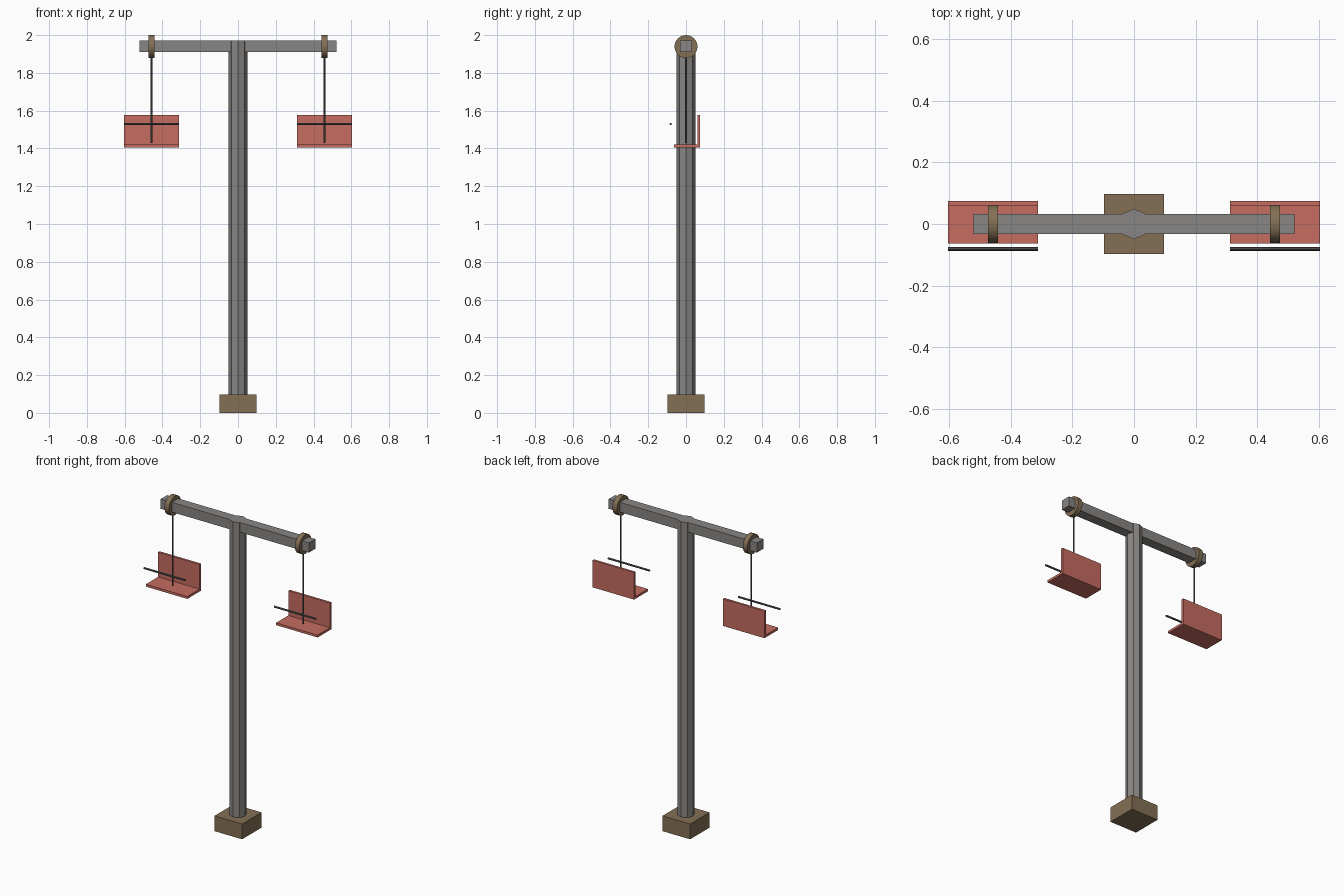
import bpy
from math import pi

cube = bpy.data.objects.get("Cube")
if cube:
    bpy.data.objects.remove(cube, do_unlink=True)


def material(name, color):
    m = bpy.data.materials.new(name)
    m.use_nodes = True
    m.diffuse_color = (*color, 1)
    m.node_tree.nodes["Principled BSDF"].inputs["Base Color"].default_value = (*color, 1)
    return m


STEEL = material("grey_steel", (0.25, 0.24, 0.23))
DARK = material("dark_metal", (0.10, 0.10, 0.10))
BROWN = material("brown", (0.23, 0.16, 0.09))
RED = material("red_seat", (0.56, 0.15, 0.12))


def finish(name, mat):
    ob = bpy.context.object
    ob.name = name
    ob.data.materials.append(mat)
    return ob


def box(name, low, high, mat):
    center = [(a + b) / 2 for a, b in zip(low, high)]
    bpy.ops.mesh.primitive_cube_add(size=1, location=center)
    ob = finish(name, mat)
    ob.scale = [b - a for a, b in zip(low, high)]
    return ob


def cylinder(name, center, radius, length, mat, sides=8, along_x=False):
    turn = (0, pi / 2, 0) if along_x else (0, 0, 0)
    bpy.ops.mesh.primitive_cylinder_add(vertices=sides, radius=radius, depth=length,
                                        location=center, rotation=turn)
    return finish(name, mat)


# Base, octagonal post and crossbeam
box("base", (-0.097, -0.097, 0), (0.097, 0.097, 0.097), BROWN)
cylinder("post", (0, 0, 0.988), 0.049, 1.968, STEEL)
box("crossbeam", (-0.521, -0.032, 1.91), (0.521, 0.032, 1.972), STEEL)

# Hanging chairs, one on each side
for side, x in (("left", 0.458), ("right", -0.458)):
    ring = cylinder(side + "_ring", (x, 0, 1.939), 0.061, 0.031, BROWN, 24, True)
    bpy.context.view_layer.objects.active = ring
    bpy.ops.object.shade_smooth_by_angle()
    cylinder(side + "_hanger", (x, 0, 1.665), 0.005, 0.47, DARK)
    x0, x1 = x - 0.146, x + 0.146
    box(side + "_seat", (x0, -0.063, 1.405), (x1, 0.06, 1.42), RED)
    box(side + "_backrest", (x0, 0.06, 1.405), (x1, 0.075, 1.577), RED)
    cylinder(side + "_safety_bar", (x, -0.081, 1.53), 0.006, 0.292, DARK, 8, True)
